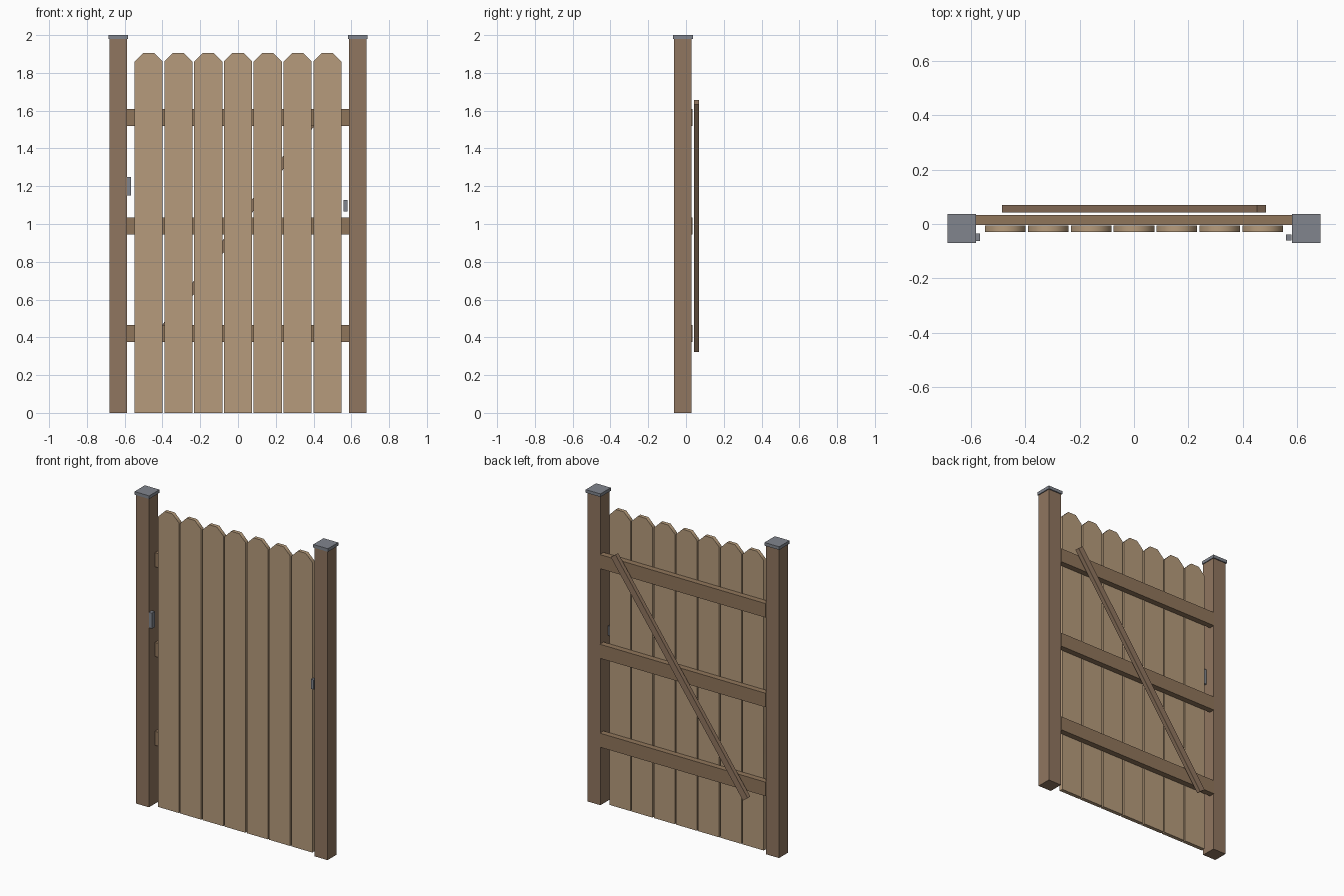
import bpy, bmesh, math

cube = bpy.data.objects.get("Cube")
if cube:
    bpy.data.objects.remove(cube, do_unlink=True)


def material(name, rgb):
    m = bpy.data.materials.new(name)
    m.use_nodes = True
    m.diffuse_color = (*rgb, 1)
    m.node_tree.nodes["Principled BSDF"].inputs["Base Color"].default_value = (*rgb, 1)
    return m


light_wood = material("light_wood", (0.47, 0.33, 0.20))
rail_wood = material("rail_wood", (0.28, 0.18, 0.105))
post_wood = material("post_wood", (0.28, 0.18, 0.115))
metal = material("grey_metal", (0.22, 0.235, 0.27))


def add_object(name, bm, mat):
    bmesh.ops.recalc_face_normals(bm, faces=bm.faces)
    mesh = bpy.data.meshes.new(name)
    bm.to_mesh(mesh)
    bm.free()
    mesh.materials.append(mat)
    ob = bpy.data.objects.new(name, mesh)
    bpy.context.collection.objects.link(ob)
    return ob


def box(name, x, y, z, mat):
    """Box from (low, high) ranges on each axis, with its origin at its centre."""
    bm = bmesh.new()
    bmesh.ops.create_cube(bm, size=1)
    bmesh.ops.scale(bm, vec=[b - a for a, b in (x, y, z)], verts=bm.verts)
    ob = add_object(name, bm, mat)
    ob.location = [(a + b) / 2 for a, b in (x, y, z)]
    return ob


def picket(name, centre):
    """Board with clipped top corners, extruded from its front outline."""
    half, clip, top = 0.0745, 0.046, 1.906
    outline = [(-half, 0), (half, 0), (half, top - clip), (half - clip, top),
               (clip - half, top), (-half, top - clip)]
    bm = bmesh.new()
    face = bm.faces.new([bm.verts.new((x, -0.029, z)) for x, z in outline])
    back = bmesh.ops.extrude_face_region(bm, geom=[face])["geom"]
    bmesh.ops.translate(bm, vec=(0, 0.024, 0),
                        verts=[g for g in back if isinstance(g, bmesh.types.BMVert)])
    ob = add_object(name, bm, light_wood)
    ob.location.x = centre
    return ob


# Posts with flat metal caps
for side, s in (("left", 1), ("right", -1)):
    box(f"{side}_post", sorted((s * 0.587, s * 0.68)), (-0.064, 0.029), (0, 1.982), post_wood)
    box(f"{side}_post_cap", sorted((s * 0.582, s * 0.686)), (-0.069, 0.036), (1.98, 2), metal)

# Horizontal rails
for name, z in (("lower", 0.419), ("middle", 0.989), ("upper", 1.564)):
    box(f"{name}_rail", (-0.587, 0.587), (-0.003, 0.034), (z - 0.045, z + 0.045), rail_wood)

# Pickets
pickets = [picket(f"picket_{i + 1}", (i - 3) * 0.1577) for i in range(7)]
bpy.ops.object.select_all(action="DESELECT")
for ob in pickets:
    ob.select_set(True)
bpy.context.view_layer.objects.active = pickets[0]
bpy.ops.object.shade_smooth_by_angle(angle=math.radians(50))

# Diagonal brace behind the rails
brace = box("diagonal_brace", (-0.8055, 0.8055), (0.042, 0.069), (0.97, 1.011), post_wood)
brace.rotation_euler.y = -math.radians(54.4)

# Latch and its smaller keeper on the inner post faces
box("latch_plate", (-0.587, -0.566), (-0.063, -0.035), (1.15, 1.25), metal)
box("latch_keeper", (0.559, 0.579), (-0.06, -0.038), (1.065, 1.127), metal)
